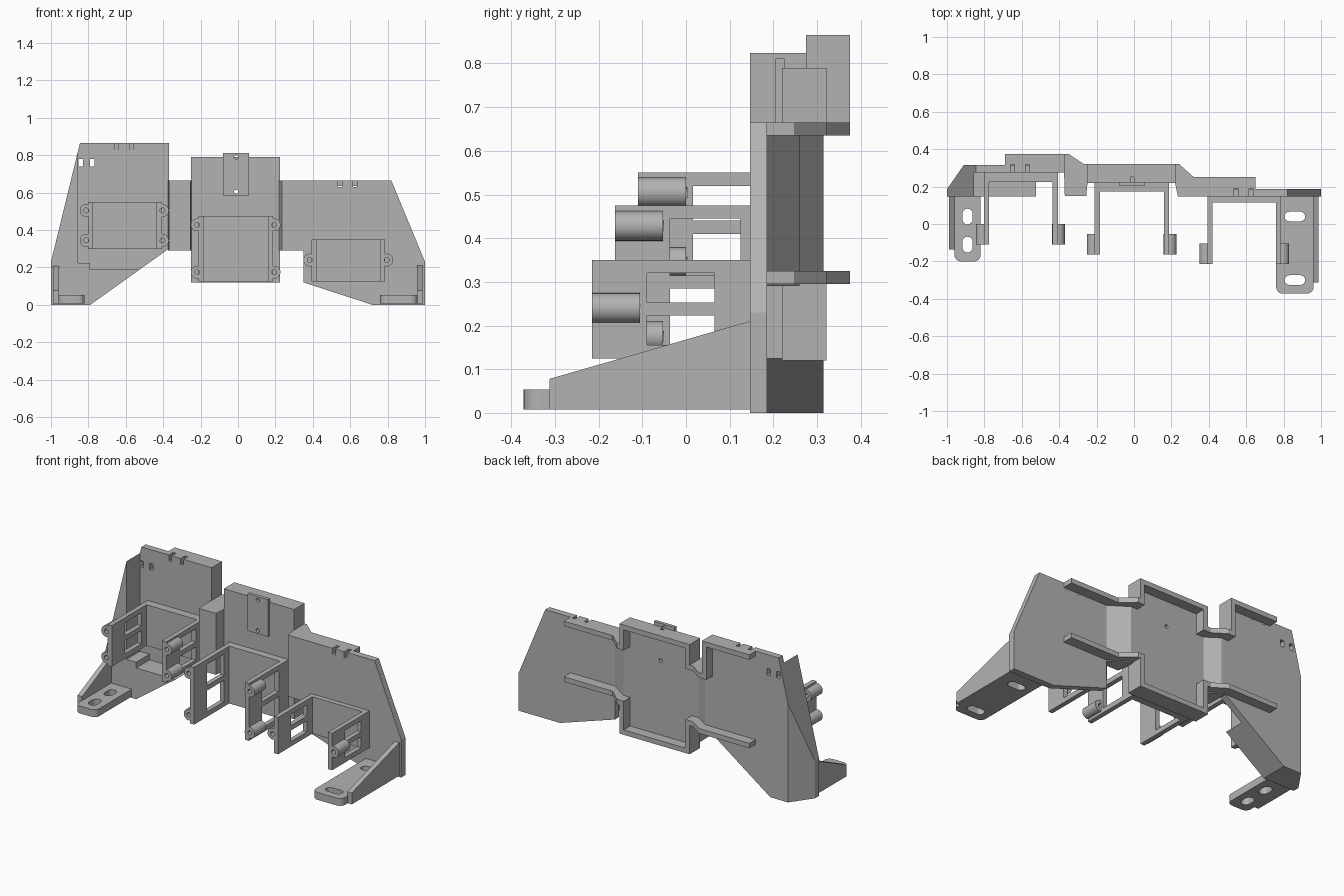
import bpy, bmesh, math
from mathutils import Vector

if "Cube" in bpy.data.objects:
    bpy.data.objects.remove(bpy.data.objects["Cube"])

grey = bpy.data.materials.new("plain grey")
grey.use_nodes = True
grey.diffuse_color = (0.45, 0.45, 0.45, 1)
grey.node_tree.nodes["Principled BSDF"].inputs["Base Color"].default_value = (0.45, 0.45, 0.45, 1)


def prism(name, pts, axis, lo, hi):
    """Extrude a flat outline along one axis from lo to hi."""
    place = {"x": lambda p, d: (d, p[0], p[1]),
             "y": lambda p, d: (p[0], d, p[1]),
             "z": lambda p, d: (p[0], p[1], d)}[axis]
    bm = bmesh.new()
    face = bm.faces.new([bm.verts.new(place(p, lo)) for p in pts])
    grown = bmesh.ops.extrude_face_region(bm, geom=[face])["geom"]
    move = Vector(place((0, 0), hi - lo))
    bmesh.ops.translate(bm, vec=move, verts=[g for g in grown if isinstance(g, bmesh.types.BMVert)])
    bmesh.ops.recalc_face_normals(bm, faces=bm.faces)
    mesh = bpy.data.meshes.new(name)
    bm.to_mesh(mesh)
    bm.free()
    mesh.materials.append(grey)
    obj = bpy.data.objects.new(name, mesh)
    bpy.context.collection.objects.link(obj)
    return obj


def box(name, x0, x1, y0, y1, z0, z1):
    return prism(name, [(x0, y0), (x1, y0), (x1, y1), (x0, y1)], "z", z0, z1)


def slot(cx, cy, length, width, along_x=True, steps=8):
    """Outline of a round-ended slot; a circle when length equals width."""
    r, half = width / 2, (length - width) / 2
    pts = []
    for side, start in ((1, -90), (-1, 90)):
        for i in range(steps + 1):
            if half == 0 and i == steps:
                continue
            a = math.radians(start + 180 * i / steps)
            u, v = side * half + r * math.cos(a), r * math.sin(a)
            pts.append((cx + u, cy + v) if along_x else (cx - v, cy + u))
    return pts


def cut(obj, *cutters):
    """Subtract the cutters from the object, then discard them."""
    for c in cutters:
        c.hide_render = True
        m = obj.modifiers.new("cut", "BOOLEAN")
        m.operation, m.solver, m.object = "DIFFERENCE", "EXACT", c
    bpy.context.view_layer.update()
    graph = bpy.context.evaluated_depsgraph_get()
    mesh = bpy.data.meshes.new_from_object(obj.evaluated_get(graph))
    obj.modifiers.clear()
    obj.data = mesh
    for c in cutters:
        bpy.data.objects.remove(c)
    return obj


# Right panel: thick outline, hollowed in front, chamfered at the rear corner
right_panel = prism("right_panel", [(-1, 0), (-0.79, 0), (-0.37, 0.3), (-0.37, 0.865),
                                    (-0.845, 0.865), (-1, 0.23)], "y", 0.146, 0.315)
recess = prism("recess", [(-0.855, 0.225), (-0.79, 0.225), (-0.79, 0.19), (-0.3, 0.19),
                          (-0.3, 1), (-0.855, 1)], "y", 0.1, 0.275)
corner = prism("corner", [(-1.09, 0.057), (-1, 0.186), (-0.91, 0.315), (-0.868, 0.375),
                          (-1.2, 0.375)], "z", -0.1, 1)
cut(right_panel, recess, corner)
cut(right_panel, *[box("notch", x - 0.01, x + 0.01, 0.2, 0.318, 0.83, 0.9) for x in (-0.65, -0.57)],
    *[box("hole", x - 0.012, x + 0.012, 0.2, 0.4, 0.74, 0.78) for x in (-0.778, -0.842)])

# Left panel
left_panel = prism("left_panel", [(0.24, 0.665), (0.82, 0.665), (1, 0.23), (1, 0), (0.72, 0),
                                  (0.35, 0.12), (0.35, 0.29), (0.24, 0.29)], "y", 0.146, 0.186)
cut(left_panel, *[box("notch", x - 0.01, x + 0.01, 0.1, 0.2, 0.63, 0.7) for x in (0.545, 0.625)])

# Centre panel with its rear rim, open at the sides where the joints pass
centre_panel = box("centre_panel", -0.25, 0.225, 0.22, 0.26, 0.12, 0.79)
cut(centre_panel, prism("hole", slot(-0.01, 0.605, 0.022, 0.022), "y", 0.1, 0.4),
    box("notch", -0.02, 0, 0.2, 0.3, 0.77, 0.8))
for z0, z1, edge in ((0.12, 0.325, "lower"), (0.635, 0.79, "upper")):
    bar = 0.12 if edge == "lower" else 0.76
    box(edge + "_centre_rim", -0.25, 0.225, 0.25, 0.322, bar, bar + 0.03)
    for x, side in ((-0.25, "right"), (0.195, "left")):
        box(edge + "_" + side + "_centre_rim", x, x + 0.03, 0.25, 0.322, z0, z1)

# Slanted joints between the panels
prism("right_joint", [(-0.37, 0.15), (-0.255, 0.15), (-0.245, 0.26), (-0.27, 0.26), (-0.35, 0.315),
                      (-0.375, 0.315)], "z", 0.29, 0.665)
prism("left_joint", [(0.235, 0.146), (0.35, 0.146), (0.35, 0.186), (0.24, 0.26),
                     (0.22, 0.26), (0.22, 0.22)], "z", 0.29, 0.665)

# Rear ribs following the joints
right_bend = [(-0.35, 0.375), (-0.27, 0.322), (-0.225, 0.322), (-0.225, 0.25), (-0.28, 0.25), (-0.36, 0.305)]
left_rib = [(0.65, 0.18), (0.65, 0.25), (0.32, 0.25), (0.24, 0.322), (0.2, 0.322), (0.2, 0.25),
            (0.25, 0.24), (0.34, 0.18)]
for z, start, edge in ((0.295, -0.69, "lower"), (0.635, -0.4, "upper")):
    prism(edge + "_right_rib", [(start, 0.305), (start, 0.375)] + right_bend, "z", z, z + 0.03)
    rib = prism(edge + "_left_rib", left_rib, "z", z, z + 0.03)
    if edge == "upper":
        cut(rib, *[box("notch", x - 0.01, x + 0.01, 0.1, 0.19, 0.6, 0.7) for x in (0.545, 0.625)])
top_rib = box("top_right_rib", -0.69, -0.37, 0.3, 0.375, 0.835, 0.865)
cut(top_rib, *[box("notch", x - 0.01, x + 0.01, 0.2, 0.318, 0.8, 0.9) for x in (-0.65, -0.57)])
box("right_rib_upright", -0.4, -0.37, 0.305, 0.375, 0.635, 0.865)

# Small mounting plate on the centre panel
plate = box("small_plate", -0.08, 0.06, 0.205, 0.225, 0.585, 0.812)
cut(plate, *[prism("hole", slot(-0.01, z, 0.022, 0.022), "y", 0.1, 0.3) for z in (0.605, 0.79)])


def bracket(side, x0, x1, y0, back, panel, z0, z1, tube_x, tube_z):
    """Open bracket: back slab, two windowed walls and screw tubes at the front."""
    box(side + "_bracket_back", x0, x1, back, panel + 0.005, z0, z1)
    mid = (z0 + z1) / 2
    for wx, cx, end in ((x0, tube_x[0], "right"), (x1 - 0.028, tube_x[1], "left")):
        def bore():
            return [prism("bore", slot(cx, z, 0.026, 0.026), "y", y0 - 0.1, y0 + 0.112) for z in tube_z]
        wall = box(f"{side}_bracket_{end}_wall", wx, wx + 0.028, y0, back + 0.005, z0, z1)
        windows = [box("window", wx - 0.1, wx + 0.1, y0 + 0.126, back - 0.05, a, b)
                   for a, b in ((z0 + 0.03, mid - 0.015), (mid + 0.015, z1 - 0.03))]
        cut(wall, *windows, *bore())
        for z in tube_z:
            tube = prism(f"{side}_{end}_screw_tube", slot(cx, z, 0.068, 0.068, steps=16),
                         "y", y0, y0 + 0.11)
            cut(tube, *bore())
            tube.select_set(True)
            bpy.context.view_layer.objects.active = tube
            bpy.ops.object.shade_smooth_by_angle(angle=math.radians(30))
            tube.select_set(False)


bracket("right", -0.803, -0.407, -0.11, 0.225, 0.275, 0.3, 0.55, (-0.812, -0.404), (0.505, 0.345))
bracket("centre", -0.21, 0.188, -0.163, 0.175, 0.22, 0.125, 0.475, (-0.218, 0.193), (0.428, 0.175))
bracket("left", 0.393, 0.786, -0.215, 0.115, 0.146, 0.125, 0.35, (0.384, 0.796), (0.24,))


def foot(side, x0, x1, front, gusset_x, gusset_front, slots):
    """Slotted foot with rounded front corners and a sloping gusset."""
    r = 0.035
    arcs = [(cx + r * math.cos(math.radians(s + a)), front + r + r * math.sin(math.radians(s + a)))
            for cx, s in ((x0 + r, 180), (x1 - r, 270)) for a in range(0, 91, 15)]
    base = prism(side + "_foot", arcs + [(x1, 0.15), (x0, 0.15)], "z", 0.008, 0.053)
    cut(base, *[prism("slot", s, "z", -0.1, 0.1) for s in slots])
    prism(side + "_gusset", [(gusset_front, 0.008), (0.15, 0.008), (0.15, 0.211),
                             (gusset_front, 0.078)], "x", gusset_x, gusset_x + 0.03)


foot("right", -0.96, -0.82, -0.2, -0.988, -0.135, [slot(-0.89, y, 0.085, 0.055, False) for y in (0.04, -0.11)])
foot("left", 0.76, 0.96, -0.372, 0.957, -0.312, [slot(0.86, y, 0.11, 0.052) for y in (0.04, -0.3)])
